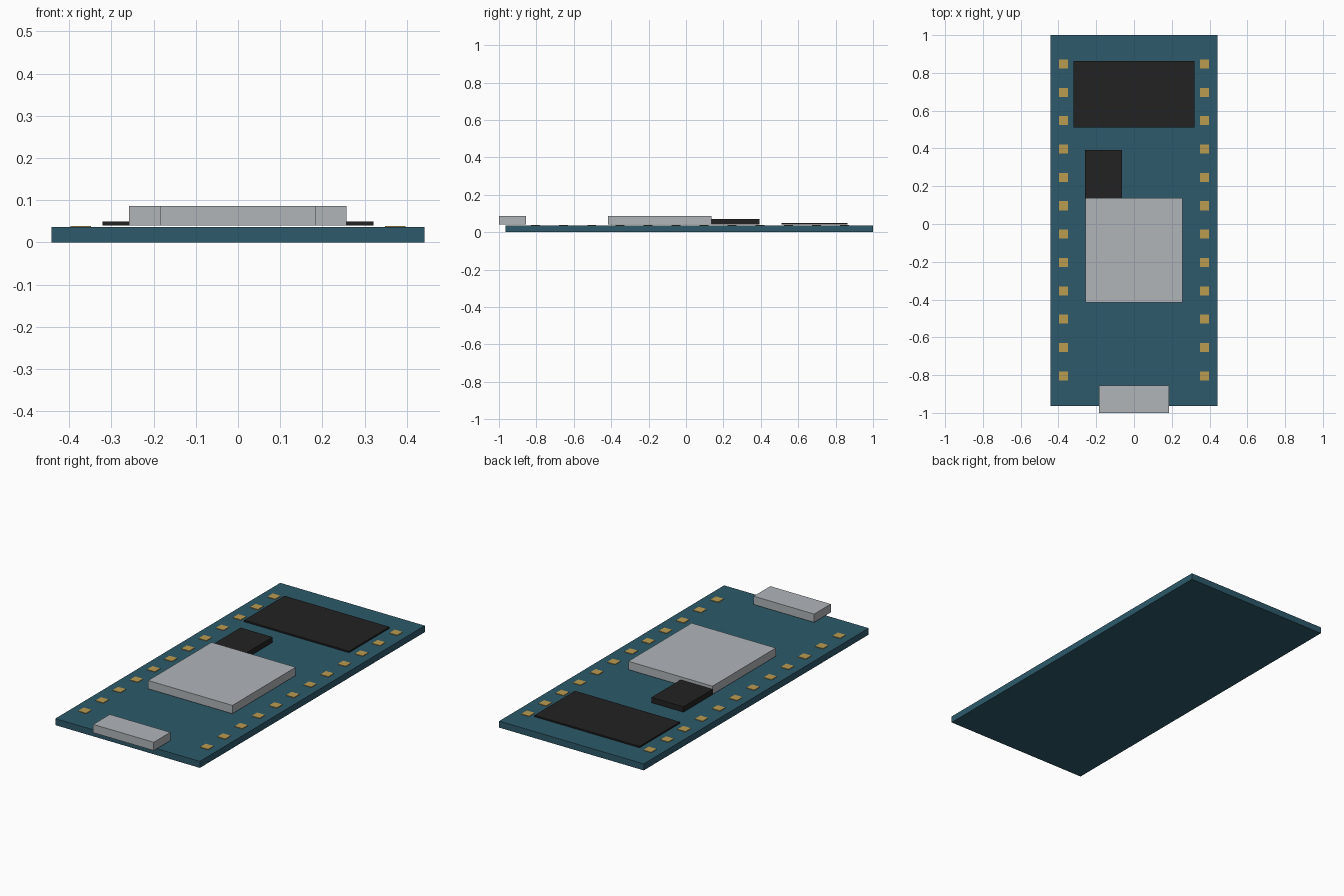
import bpy

cube = bpy.data.objects.get("Cube")
if cube:
    bpy.data.objects.remove(cube, do_unlink=True)


def linear(c):
    c /= 255
    return c / 12.92 if c <= 0.04045 else ((c + 0.055) / 1.055) ** 2.4


def material(name, rgb):
    col = (*[linear(c) for c in rgb], 1.0)
    m = bpy.data.materials.new(name)
    m.use_nodes = True
    m.diffuse_color = col
    bsdf = next(n for n in m.node_tree.nodes if n.type == 'BSDF_PRINCIPLED')
    bsdf.inputs["Base Color"].default_value = col
    return m


teal = material("board teal", (45, 90, 107))
black = material("chip black", (34, 34, 34))
silver = material("metal grey", (176, 181, 185))
gold = material("pad gold", (186, 155, 80))


def box(name, x, y, z, mat):
    """Box spanning the given (low, high) range on each axis."""
    spans = (x, y, z)
    bpy.ops.mesh.primitive_cube_add(size=1)
    ob = bpy.context.object
    ob.name = name
    ob.data.name = name
    for v in ob.data.vertices:
        v.co = [(lo + hi) / 2 + c * (hi - lo) for c, (lo, hi) in zip(v.co, spans)]
    ob.data.materials.append(mat)
    return ob


BOARD_TOP = 0.036
SEAT = 0.0405  # components sit slightly above the board

# Circuit board
box("circuit_board", (-0.442, 0.442), (-0.964, 1.0), (0, BOARD_TOP), teal)

# Metal parts
box("shield_can", (-0.258, 0.257), (-0.416, 0.137), (SEAT, 0.0865), silver)
box("port_connector", (-0.185, 0.185), (-1.0, -0.855), (SEAT, 0.0865), silver)

# Black chips
box("large_chip", (-0.321, 0.321), (0.511, 0.864), (SEAT, 0.049), black)
box("small_chip", (-0.259, -0.063), (0.132, 0.392), (SEAT, 0.07), black)

# Two rows of solder pads along the long edges
PAD = 0.024
for side, label in ((1, "left"), (-1, "right")):
    for i in range(12):
        px, py = side * 0.373, 0.847 - i * 0.1501
        box(f"{label}_pad_{i + 1}", (px - PAD, px + PAD), (py - PAD, py + PAD),
            (BOARD_TOP, 0.039), gold)
